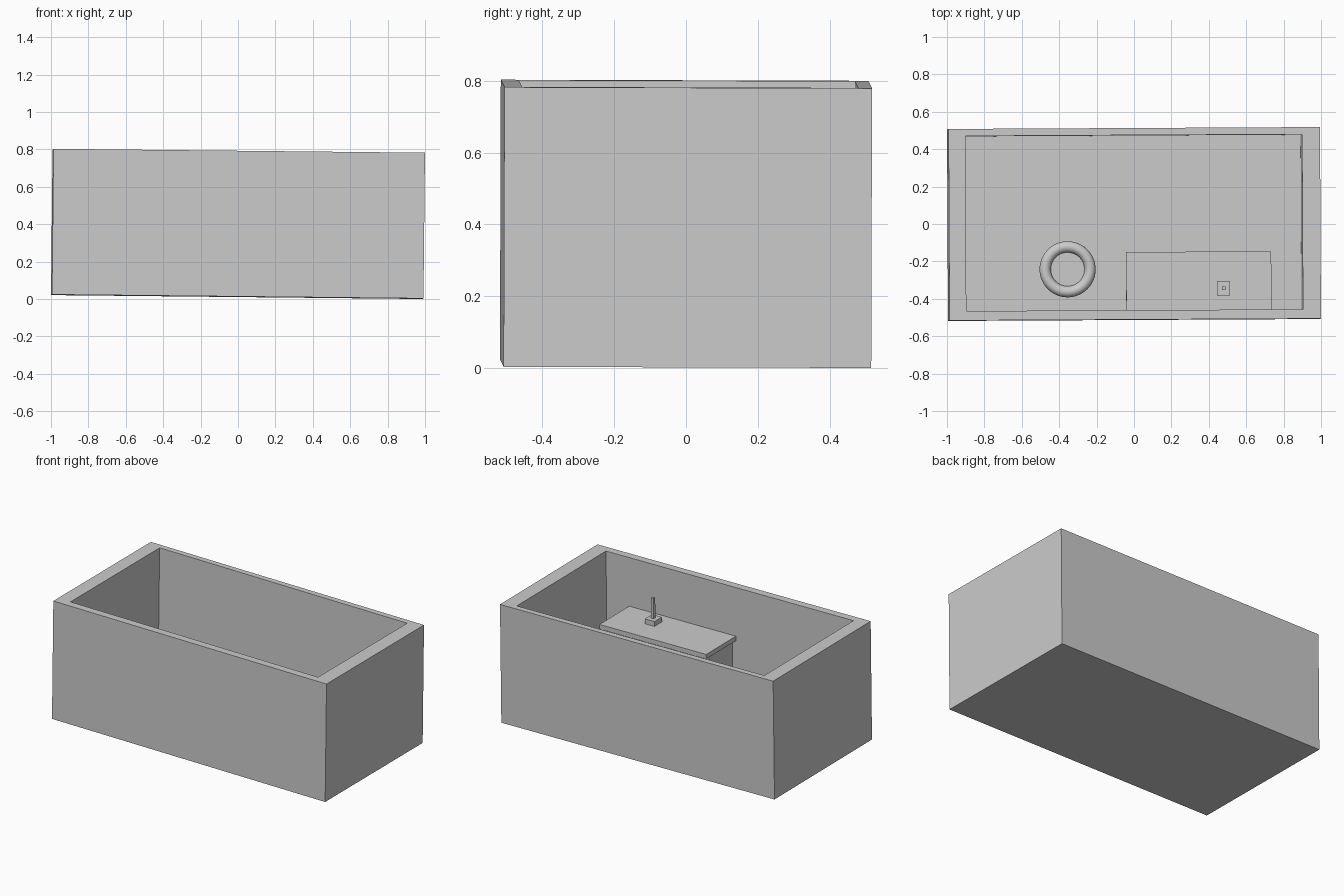
import bpy, bmesh, math
from mathutils import Matrix, Euler, Vector

if "Cube" in bpy.data.objects:
    bpy.data.objects.remove(bpy.data.objects["Cube"])

# The whole model is very slightly tilted about its middle
MID = Vector((0, 0, 0.4015))
POSE = (Matrix.Translation(MID)
        @ Euler((-0.003, 0.0105, 0.0052)).to_matrix().to_4x4()
        @ Matrix.Translation(-MID))


def finish(name, bm):
    mesh = bpy.data.meshes.new(name)
    bm.to_mesh(mesh)
    bm.free()
    ob = bpy.data.objects.new(name, mesh)
    bpy.context.collection.objects.link(ob)
    ob.matrix_world = POSE
    return ob


def box_bm(lo, hi):
    lo, hi = Vector(lo), Vector(hi)
    bm = bmesh.new()
    bmesh.ops.create_cube(bm, size=1, matrix=Matrix.Translation((lo + hi) / 2)
                          @ Matrix.Diagonal((*(hi - lo), 1)))
    return bm


def box(name, lo, hi):
    return finish(name, box_bm(lo, hi))


def lathe(name, profile, center, steps, closed):
    bm = bmesh.new()
    vs = [bm.verts.new((center[0] + r, center[1], center[2] + z)) for r, z in profile]
    es = [bm.edges.new(p) for p in zip(vs, vs[1:])]
    if closed:
        es.append(bm.edges.new((vs[-1], vs[0])))
    bmesh.ops.spin(bm, geom=vs + es, cent=center, axis=(0, 0, 1),
                   angle=math.tau, steps=steps)
    bmesh.ops.remove_doubles(bm, verts=bm.verts, dist=1e-5)
    bmesh.ops.recalc_face_normals(bm, faces=bm.faces)
    ob = finish(name, bm)
    bpy.ops.object.select_all(action='DESELECT')
    ob.select_set(True)
    bpy.context.view_layer.objects.active = ob
    bpy.ops.object.shade_smooth_by_angle(angle=math.radians(40))
    return ob


# Room shell: box whose top is inset to a rim and sunk to the floor
TOP, BASE, FLOOR = 0.791, 0.012, 0.06
bm = box_bm((-0.993, -0.512, BASE), (0.993, 0.512, TOP))
top = max(bm.faces, key=lambda f: f.calc_center_median().z)
bmesh.ops.inset_individual(bm, faces=[top], thickness=0.01)
for v in top.verts:
    v.co.x = math.copysign(0.9, v.co.x) - 0.003
    v.co.y = 0.474 if v.co.y > 0 else -0.462
sunk = bmesh.ops.extrude_discrete_faces(bm, faces=[top])["faces"][0]
for v in sunk.verts:
    v.co.z = FLOOR
finish("room_shell", bm)

# Counter along the front wall, with an overhanging top
box("counter_cabinet", (-0.017, -0.462, FLOOR), (0.705, -0.215, 0.44))
box("counter_top", (-0.044, -0.462, 0.44), (0.732, -0.15, 0.47))

# Tap on the counter
box("tap_base", (0.441, -0.384, 0.47), (0.511, -0.308, 0.502))
box("tap_post", (0.467, -0.355, 0.502), (0.485, -0.337, 0.637))

# Bowl with a ring seat
C = (-0.355, -0.24, 0)
lathe("bowl_pedestal", [(0, FLOOR), (0.12, FLOOR), (0.12, 0.28), (0, 0.28)], C, 32, False)
ring = [(0.12 + 0.03 * math.cos(i * math.tau / 16), 0.28 + 0.03 * math.sin(i * math.tau / 16))
        for i in range(16)]
lathe("ring_seat", ring, C, 48, True)
